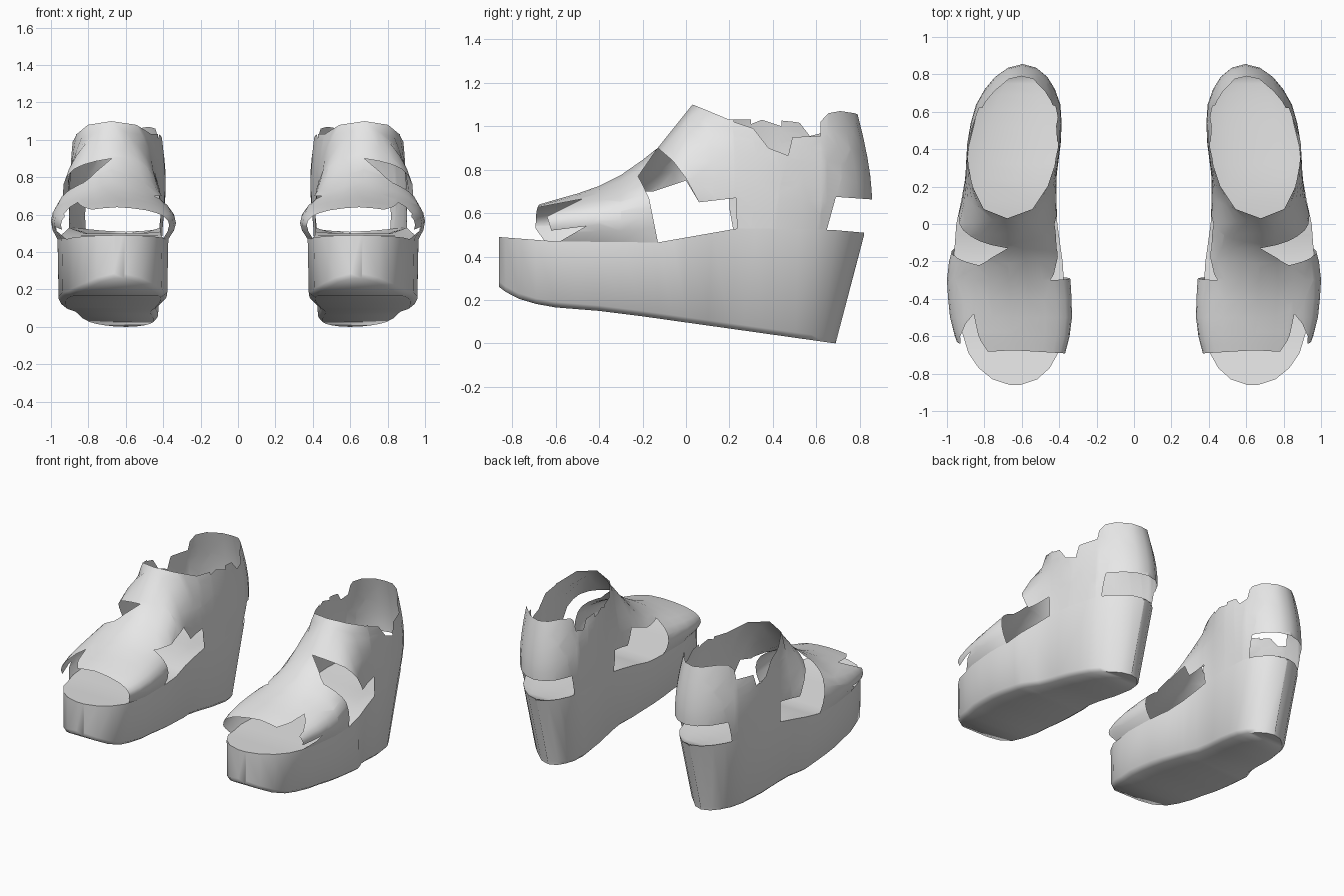
import bpy
import bmesh
from math import radians
from mathutils import Vector

cube = bpy.data.objects.get("Cube")
if cube:
    bpy.data.objects.remove(cube, do_unlink=True)

grey = bpy.data.materials.new("plain_grey")
grey.use_nodes = True
grey.diffuse_color = (0.8, 0.8, 0.8, 1)
grey.node_tree.nodes["Principled BSDF"].inputs["Base Color"].default_value = (0.8, 0.8, 0.8, 1)

# Outline rules along the shoe: pairs of y and value
CENTRE = [(-.86, .635), (-.3, .67), (0, .68), (.4, .645), (.86, .595)]
WIDTH = [(-.86, .03), (-.83, .12), (-.77, .19), (-.69, .24), (-.5, .285), (-.25, .297), (0, .27),
         (.2, .245), (.42, .24), (.6, .215), (.69, .18), (.76, .125), (.8, .075), (.82, .002)]
RIM = [(-.86, .49), (-.6, .47), (-.13, .465), (.24, .53), (.65, .525), (.82, .51)]
UNDERSIDE = [(-.86, .26), (-.8, .215), (-.65, .17), (-.4, .15), (-.2, .125), (.69, 0)]

# Upper stations: base y; middle y, half width, z; top y, half width, z
STATIONS = [
    (-.69, -.69, .25, .59, -.675, 0, .64),
    (-.6, -.6, .278, .605, -.59, 0, .665),
    (-.5, -.5, .292, .62, -.5, 0, .69),
    (-.4, -.4, .295, .635, -.4, 0, .725),
    (-.3, -.3, .293, .65, -.3, 0, .775),
    (-.2, -.2, .275, .685, -.2, 0, .845),
    (-.13, -.13, .25, .73, -.13, 0, .9),
    (-.06, -.06, .235, .79, -.05, 0, 1),
    (0, 0, .225, .84, .03, 0, 1.1),
    (.12, .12, .225, .83, .08, .13, 1.08),
    (.24, .24, .235, .82, .2, .2, 1.03),
    (.32, .33, .245, .81, .3, .225, 1.03),
    (.42, .43, .25, .8, .4, .235, 1.03),
    (.52, .54, .243, .79, .5, .22, 1.02),
    (.6, .64, .225, .78, .6, .2, 1),
    (.69, .72, .187, .76, .655, .175, 1.06),
    (.75, .785, .14, .74, .71, .135, 1.07),
    (.8, .835, .075, .72, .775, .065, 1.06),
    (.82, .855, 0, .7, .79, 0, 1.055),
]
# Openings as side outlines of y and z
HEEL_GAP = [(.65, .4), (.65, .53), (.69, .675), (.9, .66), (.9, .4)]
OUTER_CUTS = [
    HEEL_GAP,
    [(-.13, .9), (-.06, .84), (0, .76), (.06, .65), (.23, .67), (.24, .4), (-.13, .4),
     (-.13, .47), (-.17, .67), (-.22, .77)],
    [(.22, 1.02), (.31, .99), (.38, .9), (.47, .865), (.49, .95), (.62, .955), (.62, 1.2), (.22, 1.2)],
    [(-.8, .6), (-.68, .627), (-.48, .665), (-.64, .585), (-.62, .52), (-.46, .54), (-.58, .47),
     (-.58, .4), (-.8, .4)],
]
INNER_CUTS = [
    HEEL_GAP,
    [(-.3, .7), (-.15, .7), (0, .75), (.06, .65), (.2, .67), (.2, .62), (.24, .4), (-.28, .4)],
    [(.3, 1.01), (.35, 1.03), (.44, 1), (.44, 1.2), (.3, 1.2)],
    [(.52, 1.02), (.57, .955), (.63, .97), (.65, 1.2), (.5, 1.2)],
    [(-.8, .54), (-.7, .54), (-.65, .47), (-.65, .4), (-.8, .4)],
]


def at(table, y):
    """Linear interpolation in a rule table."""
    if y <= table[0][0]:
        return table[0][1]
    for (a, u), (b, v) in zip(table, table[1:]):
        if y <= b:
            return u + (v - u) * (y - a) / (b - a)
    return table[-1][1]


def finish(name, bm, angle):
    """Turn a bmesh into a smooth object, mirrored to make the pair."""
    bmesh.ops.recalc_face_normals(bm, faces=bm.faces)
    mesh = bpy.data.meshes.new(name)
    bm.to_mesh(mesh)
    bm.free()
    mesh.materials.append(grey)
    mesh.shade_smooth()
    mesh.set_sharp_from_angle(angle=radians(angle))
    obj = bpy.data.objects.new(name, mesh)
    bpy.context.collection.objects.link(obj)
    obj.modifiers.new("other_shoe", 'MIRROR').use_axis[0] = True


def skin(bm, rows, closed=False):
    """Join rows of points with quads."""
    grid = [[bm.verts.new(p) for p in row] for row in rows]
    for r, s in zip(grid, grid[1:]):
        count = len(r)
        for i in range(count if closed else count - 1):
            j = (i + 1) % count
            bm.faces.new((r[i], r[j], s[j], s[i]))
    return grid


# Wedge sole: sections from toe to heel, with a dished insole and eased bottom edges
def sole_section(y):
    x, w, top = at(CENTRE, y), at(WIDTH, y), at(RIM, y)
    yb = y * .84 if y > 0 else y
    wb = w * (.9 if y > .1 else .98)
    low = at(UNDERSIDE, yb)
    right = [(w * .6, y, min(top, .5)), (w, y, top), (wb, yb, low + .025), (wb * .88, yb, low)]
    left = [(-p[0], p[1], p[2]) for p in reversed(right)]
    return [(x + dx, py, z) for dx, py, z in right + left]


bm = bmesh.new()
section_ys = [-.86, -.83, -.77] + [s[0] for s in STATIONS]
sections = skin(bm, [sole_section(y) for y in section_ys], closed=True)
bm.faces.new(sections[0])
bm.faces.new(sections[-1])
finish("wedge_sole", bm, 60)


def profile(station, side, steps=8):
    """Curve from the sole edge through the middle point to the top."""
    yb, ym, wm, zm, yt, wt, zt = station
    base = Vector((at(CENTRE, yb) + side * at(WIDTH, yb), yb, at(RIM, yb)))
    mid = Vector((at(CENTRE, ym) + side * wm, ym, zm))
    top = Vector((at(CENTRE, yt) + side * wt, yt, zt))
    ts = [i / steps for i in range(steps + 1)]
    return [base * (1 - t) * (1 - 2 * t) + mid * 4 * t * (1 - t) + top * t * (2 * t - 1) for t in ts]


def inside(poly, y, z):
    hit = False
    for (a, b), (c, d) in zip(poly, poly[1:] + poly[:1]):
        if (b > z) != (d > z) and y < a + (c - a) * (z - b) / (d - b):
            hit = not hit
    return hit


def on_side(face, side):
    m = face.calc_center_median()
    return side * (m.x - at(CENTRE, m.y)) > 0


def cut(bm, poly, side):
    """Slice one side along the outline, then remove the faces inside."""
    low, high = min(p[0] for p in poly), max(p[0] for p in poly)
    for (a, b), (c, d) in zip(poly, poly[1:] + poly[:1]):
        faces = [f for f in bm.faces if on_side(f, side) and max(v.co.y for v in f.verts) > low
                 and min(v.co.y for v in f.verts) < high]
        geom = set(faces)
        for f in faces:
            geom.update(f.verts)
            geom.update(f.edges)
        bmesh.ops.bisect_plane(bm, geom=list(geom), dist=0.0001,
                               plane_co=(0, a, b), plane_no=(0, d - b, a - c))
    doomed = []
    for f in bm.faces:
        m = f.calc_center_median()
        if on_side(f, side) and inside(poly, m.y, m.z):
            doomed.append(f)
    bmesh.ops.delete(bm, geom=doomed, context='FACES')


# Upper: two halves welded on the centre line, then opened side by side
upper = bmesh.new()
for side in (1, -1):
    skin(upper, [profile(s, side) for s in STATIONS])
bmesh.ops.remove_doubles(upper, verts=upper.verts, dist=0.0005)
for side, cuts in ((1, OUTER_CUTS), (-1, INNER_CUTS)):
    for outline in cuts:
        cut(upper, outline, side)
finish("sandal_upper", upper, 60)
